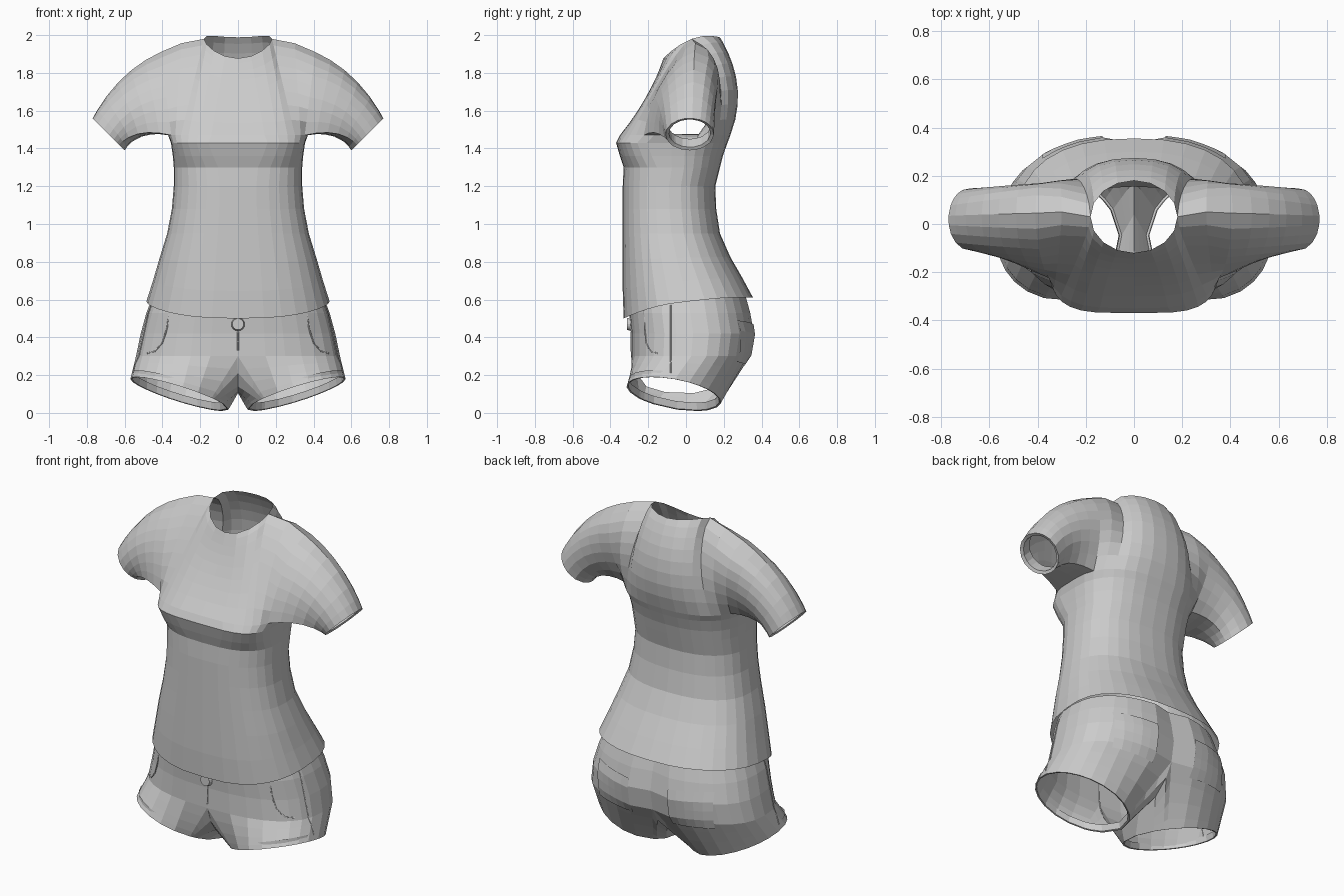
import bpy, bmesh
from math import sin, cos, pi, atan2
from mathutils import Vector, Matrix
from mathutils.bvhtree import BVHTree

if "Cube" in bpy.data.objects:
    bpy.data.objects.remove(bpy.data.objects["Cube"])

N = 16  # segments in half a body ring


def half_ring(z, w, yf, yb, p=2.6, lift=0.0):
    """Half of a superellipse, from front centre round +x to back centre."""
    pts, yc = [], (yf + yb) / 2
    for i in range(N + 1):
        a = -pi / 2 + pi * i / N
        s, c = sin(a), max(cos(a), 0)
        q = p if s < 0 else 2.4
        x = 0 if i in (0, N) else w * c ** (2 / q)
        y = yc + (yb - yf) / 2 * abs(s) ** (2 / q) * (1 if s > 0 else -1)
        pts.append(Vector((x, y, z + lift * (0.055 * s - 0.035 * s * s))))
    return pts


def sheet(bm, rows, closed=False):
    """Quads between successive rows of points."""
    vr = [[bm.verts.new(p) for p in r] for r in rows]
    for a, b in zip(vr, vr[1:]):
        n = len(a)
        for i in range(n if closed else n - 1):
            j = (i + 1) % n
            bm.faces.new((a[i], a[j], b[j], b[i]))


def finish(name, bm):
    bmesh.ops.remove_doubles(bm, verts=bm.verts, dist=0.0005)
    bmesh.ops.recalc_face_normals(bm, faces=bm.faces)
    me = bpy.data.meshes.new(name)
    bm.to_mesh(me)
    ob = bpy.data.objects.new(name, me)
    bpy.context.collection.objects.link(ob)
    ob.modifiers.new("mirror", 'MIRROR')
    return ob


def blend(a, b, t, bulge=Vector((0, 0, 0))):
    return [p.lerp(q, t) + bulge * (4 * t * (1 - t)) for p, q in zip(a, b)]


# --- Shirt: body rings from hem to armpit
shirt = bmesh.new()
body = [half_ring(*r) for r in (
    (0.59, 0.485, -0.33, 0.355, 2.6, 1), (0.70, 0.45, -0.335, 0.30, 2.6, 0.6),
    (0.82, 0.415, -0.335, 0.235, 2.6, 0.25), (0.95, 0.375, -0.335, 0.18),
    (1.08, 0.35, -0.335, 0.16), (1.20, 0.34, -0.335, 0.155),
    (1.30, 0.34, -0.33, 0.18, 2.8), (1.36, 0.345, -0.35, 0.195, 3.4),
    (1.43, 0.355, -0.37, 0.22, 4), (1.47, 0.37, -0.35, 0.235, 3.4))]
sheet(shirt, body)


# Chest and back panels from armpit to neckline and shoulder seam
def neck(phi):
    d = 0.15 * sin(phi)
    return Vector((0.18 * max(cos(phi), 0) if abs(phi) < 1.57 else 0, 0.03 + d,
                   1.98 + 0.37 * d - 2.1 * d * d))


seam = [Vector((0.30, 0.05, 1.957)), Vector((0.41, 0.045, 1.91))]
top_f = [neck(-pi / 2 + pi / 8 * i) for i in range(5)] + seam
top_b = [neck(pi / 2 - pi / 8 * i) for i in range(5)] + seam
ring = body[-1]
R = 8


def panel(low, top, mid, edge):
    """mid bows the centre column in y; edge rounds the armhole side near the top."""
    rows = []
    for k in range(R + 1):
        t = 1 - (1 - k / R) ** 1.3
        row = []
        for i, (p, q) in enumerate(zip(low, top)):
            w = (i / 6) ** 1.6
            bow = mid * (1 - w) * 4 * t * (1 - t) + edge * w * 2.6 * t * (1 - t) ** 0.5
            row.append(p.lerp(q, t) + Vector((0, bow, 0)))
        rows.append(row)
    sheet(shirt, rows)
    return [r[-1] for r in rows]


edge_f = panel(ring[:7], top_f, 0.025, -0.075)
edge_b = panel(ring[:9:-1], top_b, 0.065, 0.115)

# Sleeves from the armhole loop to the slanted cuff
hole = edge_f + edge_b[-2::-1] + ring[9:6:-1]


def cuff(scale, shift):
    c = Vector((0.685 - shift, 0.02, 1.475 + shift))
    out = []
    for p in hole:
        a = atan2(p.z - 1.68, p.y - 0.02)
        r = sin(a) * 0.085 * scale
        out.append(c + Vector((r, cos(a) * 0.128 * scale, r)))
    return out


end = cuff(1, 0)
sheet(shirt, [blend(hole, end, t, Vector((0.025, 0, 0.035))) for t in (0, 0.18, 0.36, 0.55, 0.75, 0.9, 1)]
      + [cuff(0.86, 0.005), cuff(0.88, 0.05)], True)
finish("shirt", shirt)

# --- Shorts: hip rings, then legs from a loop of hip ring and crotch seam
shorts = bmesh.new()
hips = [half_ring(*r) for r in (
    (0.62, 0.45, -0.295, 0.32, 2.5), (0.53, 0.485, -0.30, 0.345, 2.5),
    (0.42, 0.515, -0.29, 0.365, 2.5), (0.30, 0.54, -0.29, 0.345, 2.5))]
for r in hips:
    r[N].y -= 0.03  # seat dip
sheet(shorts, hips)
crotch = [Vector((0, y, z)) for y, z in
          ((0.27, 0.22), (0.18, 0.14), (0.04, 0.105), (-0.11, 0.11), (-0.21, 0.14), (-0.26, 0.21))]
loop = hips[-1] + crotch


def leg_hem(scale, up):
    out = []
    for p in loop:
        a = atan2(p.y - 0.02, p.x - 0.27)
        c, s = cos(a) * scale, sin(a) * scale
        out.append(Vector((0.31 + 0.26 * c, -0.065 + 0.25 * s, 0.1 + 0.08 * c - 0.042 * s + up)))
    return out


hem = leg_hem(1, 0)
sheet(shorts, [blend(loop, hem, t) for t in (0, 0.3, 0.6, 0.85)]
      + [hem, leg_hem(0.965, 0.002), leg_hem(0.95, 0.04)], True)
finish("shorts", shorts)
tree = BVHTree.FromBMesh(shorts)


def project(points, direction, off):
    """Drop points on the shorts along a direction, raised by off."""
    d = Vector(direction)
    out = []
    for p in points:
        hit = tree.ray_cast(Vector(p) - d * 2, d)[0]
        if hit:
            out.append(hit - d * off)
    return out


def stitch(name, points, width=0.004):
    cu = bpy.data.curves.new(name, 'CURVE')
    cu.dimensions = '3D'
    cu.bevel_depth, cu.bevel_resolution = width, 0
    sp = cu.splines.new('POLY')
    sp.points.add(len(points) - 1)
    for q, p in zip(sp.points, points):
        q.co = (*p, 1)
    ob = bpy.data.objects.new(name, cu)
    bpy.context.collection.objects.link(ob)
    ob.modifiers.new("mirror", 'MIRROR')


# Back pocket patches
pocket = bmesh.new()
rows = [project([(0.13 + 0.25 * i / 5, 0, 0.47 - 0.22 * k / 4 + 0.02 * i / 5) for i in range(6)],
                (0, -1, 0), 0.007) for k in range(5)]
sheet(pocket, rows)
finish("back_pocket", pocket)

# Front pocket curve and side seam
stitch("front_pocket_seam", project(
    [(0.36, 0, 0.56), (0.375, 0, 0.45), (0.40, 0, 0.37), (0.44, 0, 0.325), (0.48, 0, 0.315)], (0, 1, 0), 0))
stitch("side_seam", project([(0, -0.08, 0.57 - 0.045 * i) for i in range(9)], (-1, 0, 0), 0))

# Waist button and fly seam
btn = bmesh.new()
bmesh.ops.create_cone(btn, cap_ends=True, segments=16, radius1=0.036, radius2=0.03, depth=0.02,
                      matrix=Matrix.Translation((0, -0.302, 0.47)) @ Matrix.Rotation(pi / 2, 4, 'X'))
finish("waist_button", btn).modifiers.clear()
stitch("fly_seam", project([(0.001, 0, 0.43 - 0.05 * i) for i in range(5)], (0, 1, 0), 0), 0.003)
